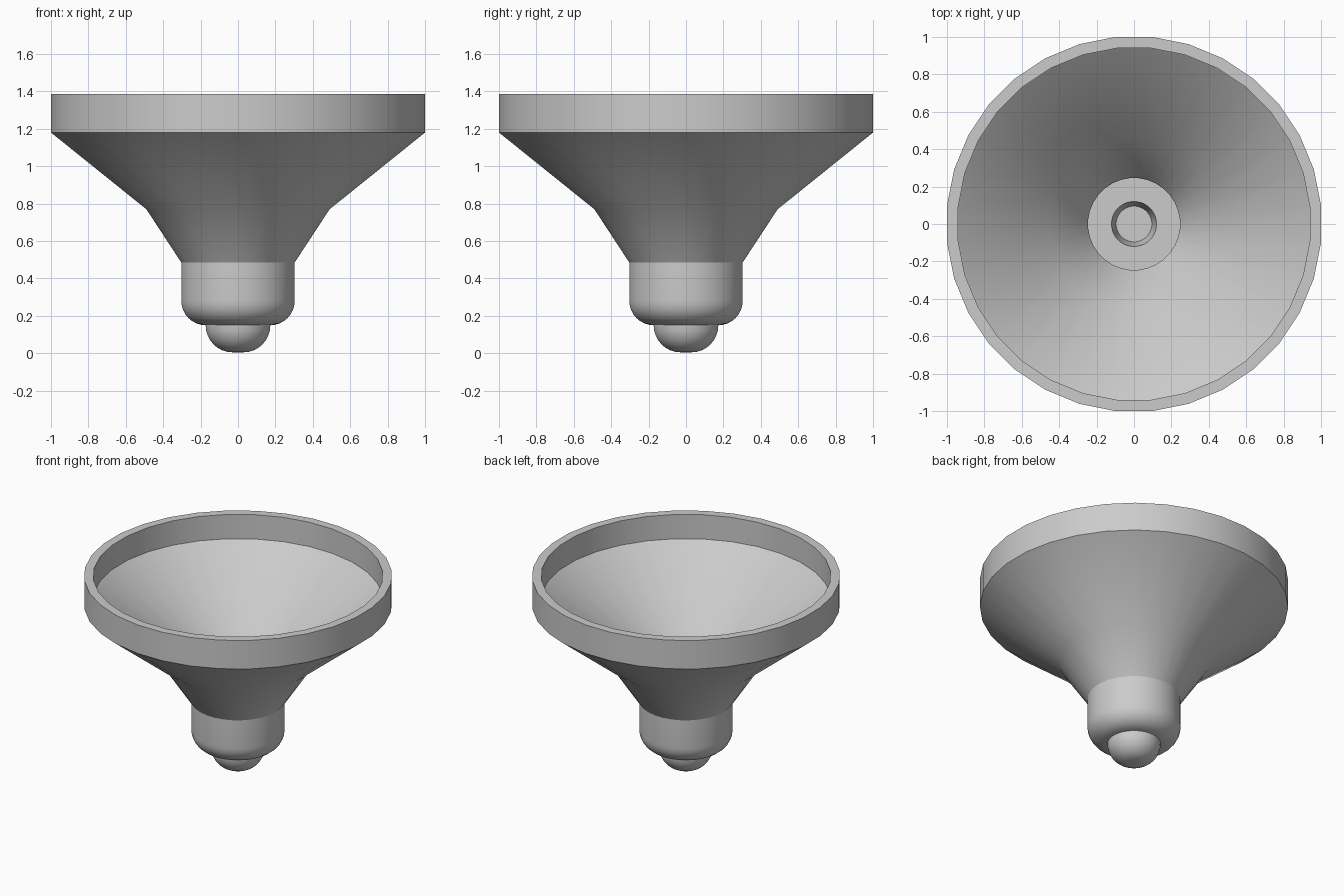
import bpy
import bmesh
from math import cos, sin, pi, radians

if "Cube" in bpy.data.objects:
    bpy.data.objects.remove(bpy.data.objects["Cube"], do_unlink=True)

SIDES = 32

grey = bpy.data.materials.new("light_grey")
grey.use_nodes = True
COLOUR = (0.6, 0.6, 0.6, 1)
grey.diffuse_color = COLOUR
grey.node_tree.nodes["Principled BSDF"].inputs["Base Color"].default_value = COLOUR


def arc(centre_r, centre_z, width, height, steps=8):
    """Quarter round curving from the side down to the bottom."""
    angles = [i * pi / 2 / steps for i in range(steps + 1)]
    return [(centre_r + width * cos(a), centre_z - height * sin(a)) for a in angles]


def lathe(name, profile):
    """Revolve (radius, z) points, listed from the inside round to the outside."""
    bm = bmesh.new()
    grow = 1 / cos(pi / SIDES)      # flats, not corners, face the axes
    rings = []
    for r, z in profile:
        if r == 0:
            rings.append([bm.verts.new((0, 0, z))] * SIDES)
            continue
        turns = [(i + 0.5) * 2 * pi / SIDES for i in range(SIDES)]
        rings.append([bm.verts.new((r * grow * cos(t), r * grow * sin(t), z)) for t in turns])
    for a, b in zip(rings, rings[1:]):
        for i in range(SIDES):
            j = (i + 1) % SIDES
            bm.faces.new(dict.fromkeys((a[i], a[j], b[j], b[i])))
    bmesh.ops.recalc_face_normals(bm, faces=bm.faces)
    mesh = bpy.data.meshes.new(name)
    bm.to_mesh(mesh)
    bm.free()
    mesh.materials.append(grey)
    obj = bpy.data.objects.new(name, mesh)
    bpy.context.collection.objects.link(obj)
    bpy.ops.object.select_all(action='DESELECT')
    obj.select_set(True)
    bpy.context.view_layer.objects.active = obj
    bpy.ops.object.shade_smooth_by_angle(angle=radians(30))
    return obj


# Wide bowl: inner cone, upright rim, outer cone
lathe("funnel_bowl", [
    (0.245, 0.5), (0.45, 0.81), (0.94, 1.21), (0.94, 1.385),
    (1.0, 1.385), (1.0, 1.18), (0.49, 0.77), (0.303, 0.485)])

# Neck: floor with a hole, straight wall, rounded bottom edge
lathe("funnel_neck", [(0.12, 0.21), (0.245, 0.21), (0.245, 0.5)])
lathe("neck_sleeve", [(0.303, 0.485)] + arc(0.173, 0.28, 0.13, 0.13))

# Hollow rounded tip under the neck
lathe("tip_socket", [(0, 0.08), (0.095, 0.08), (0.12, 0.21)])
lathe("tip_cap", arc(0.03, 0.15, 0.143, 0.145) + [(0.03, 0.005), (0, 0.005)][1:])
